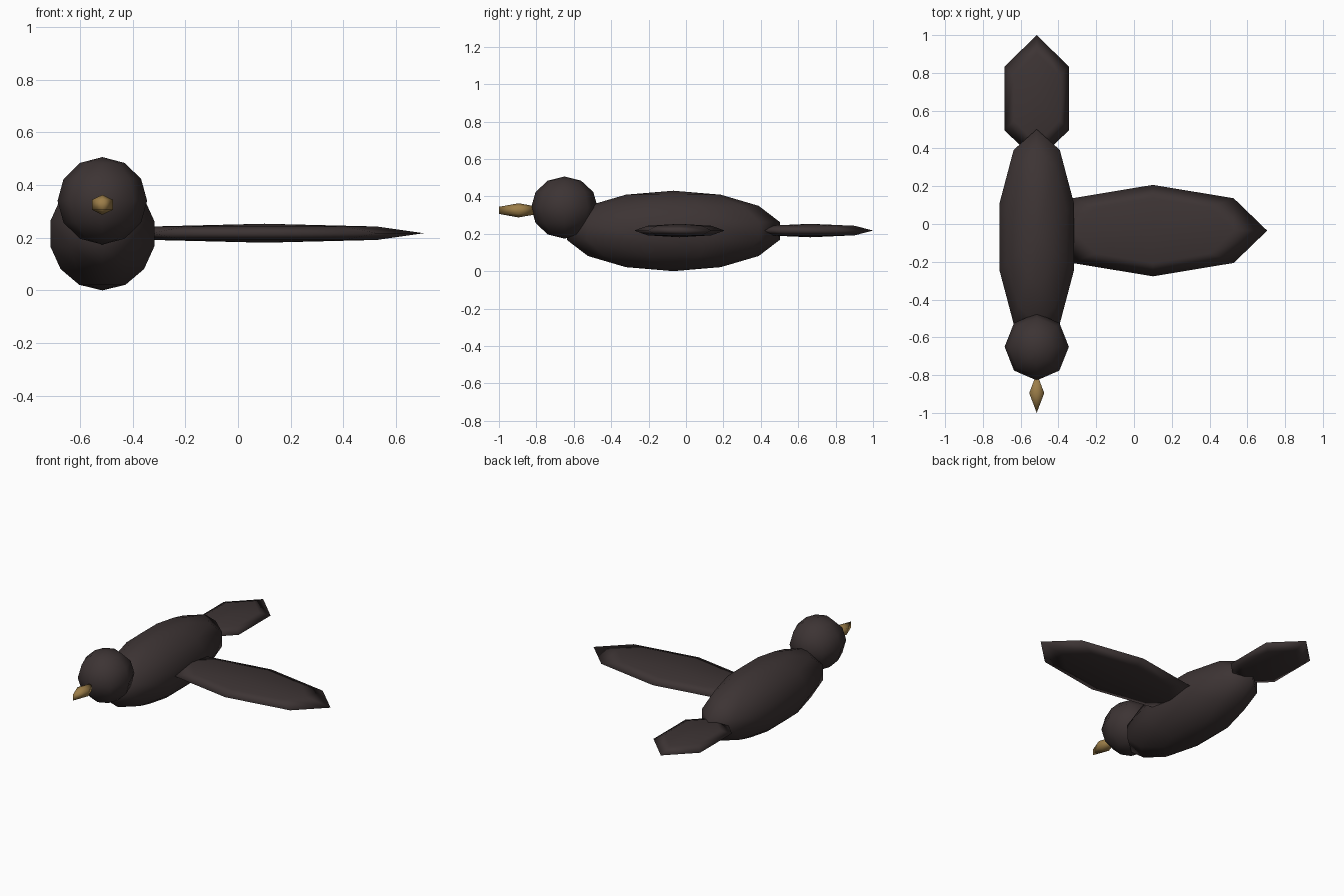
import bpy, bmesh, math

if "Cube" in bpy.data.objects:
    bpy.data.objects.remove(bpy.data.objects["Cube"])


def material(name, rgb):
    m = bpy.data.materials.new(name)
    m.diffuse_color = (*rgb, 1)
    m.use_nodes = True
    m.node_tree.nodes["Principled BSDF"].inputs["Base Color"].default_value = m.diffuse_color
    return m


feather = material("dark_feather", (0.046, 0.034, 0.034))
horn = material("beak_tan", (0.33, 0.205, 0.065))


def ellipsoid(name, centre, radii, segments, rings, mat):
    """Low-poly ellipsoid, poles on z, with one meridian facing +y."""
    bm = bmesh.new()
    top = bm.verts.new((0, 0, radii[2]))
    bottom = bm.verts.new((0, 0, -radii[2]))
    loops = []
    for i in range(1, rings):
        t = math.pi * i / rings
        loop = []
        for k in range(segments):
            a = math.pi / 2 + 2 * math.pi * k / segments
            loop.append(bm.verts.new((radii[0] * math.sin(t) * math.cos(a),
                                      radii[1] * math.sin(t) * math.sin(a),
                                      radii[2] * math.cos(t))))
        loops.append(loop)
    for k in range(segments):
        n = (k + 1) % segments
        bm.faces.new((top, loops[0][k], loops[0][n]))
        bm.faces.new((bottom, loops[-1][n], loops[-1][k]))
        for upper, lower in zip(loops, loops[1:]):
            bm.faces.new((upper[k], lower[k], lower[n], upper[n]))
    bmesh.ops.recalc_face_normals(bm, faces=bm.faces)
    for f in bm.faces:
        f.smooth = True
    mesh = bpy.data.meshes.new(name)
    bm.to_mesh(mesh)
    bm.free()
    mesh.materials.append(mat)
    obj = bpy.data.objects.new(name, mesh)
    obj.location = centre
    bpy.context.collection.objects.link(obj)
    return obj


AXIS = -0.515  # the body's long axis, offset to balance the single wing

ellipsoid("body", (AXIS, -0.068, 0.215), (0.213, 0.584, 0.215), 10, 7, feather)
ellipsoid("head", (AXIS, -0.650, 0.340), (0.170, 0.178, 0.166), 8, 6, feather)
ellipsoid("beak", (AXIS, -0.895, 0.325), (0.046, 0.121, 0.038), 4, 3, horn)
ellipsoid("wing", (0.100, -0.035, 0.217), (0.605, 0.242, 0.036), 8, 4, feather)
ellipsoid("tail", (AXIS, 0.665, 0.217), (0.198, 0.335, 0.036), 6, 4, feather)
